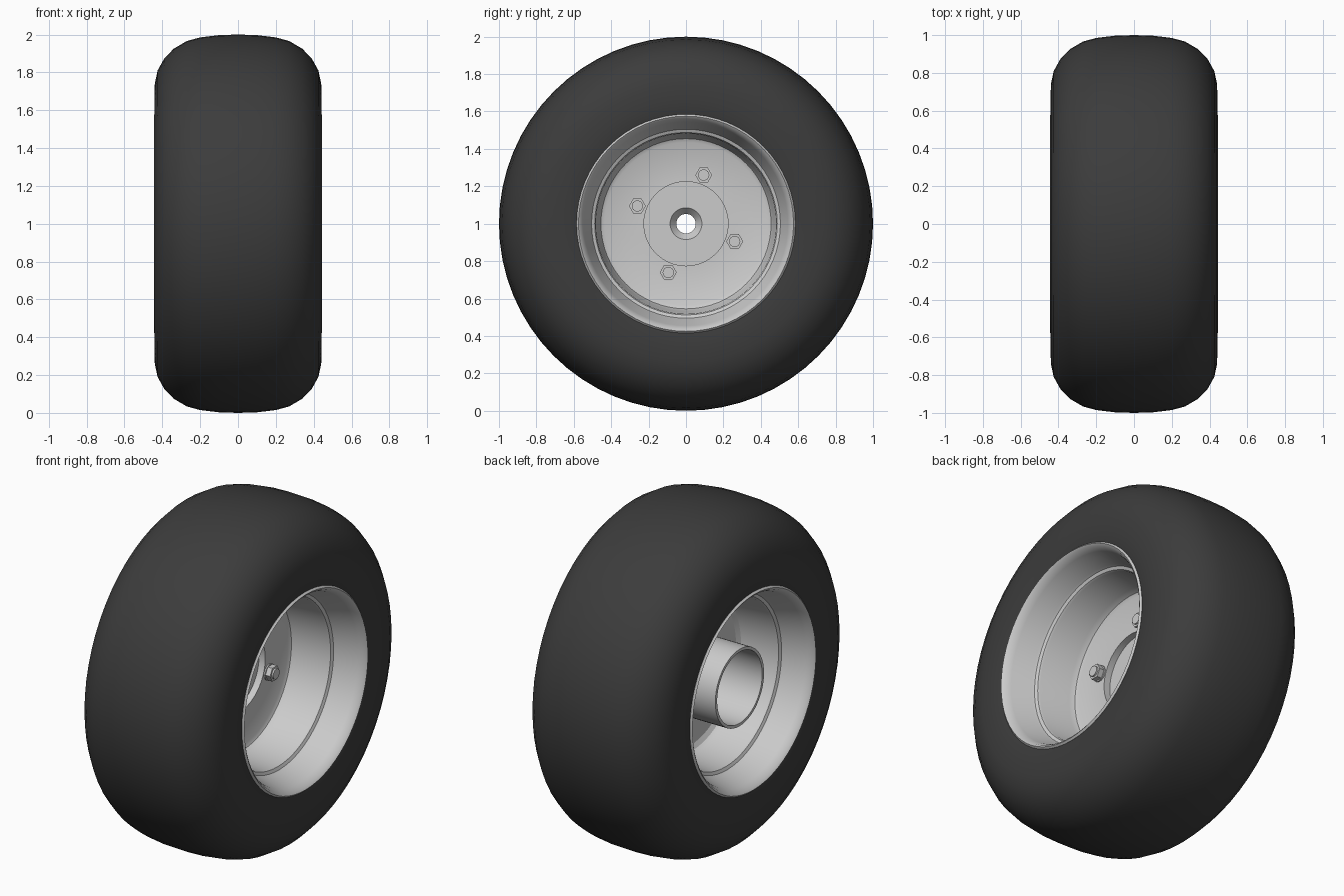
import bpy, bmesh
from math import sin, cos, pi, radians
from mathutils import Matrix

if "Cube" in bpy.data.objects:
    bpy.data.objects.remove(bpy.data.objects["Cube"])

AXLE_Z = 1.0


def finish(name, bm, mat=None, angle=30):
    bmesh.ops.recalc_face_normals(bm, faces=bm.faces)
    me = bpy.data.meshes.new(name)
    bm.to_mesh(me)
    bm.free()
    ob = bpy.data.objects.new(name, me)
    bpy.context.collection.objects.link(ob)
    ob.location.z = AXLE_Z
    if mat:
        me.materials.append(mat)
    bpy.ops.object.select_all(action='DESELECT')
    ob.select_set(True)
    bpy.context.view_layer.objects.active = ob
    bpy.ops.object.shade_smooth_by_angle(angle=radians(angle))
    return ob


def lathe(name, profile, segs, mat=None, angle=30):
    """Revolve a closed (x, radius) profile around the x axis."""
    bm = bmesh.new()
    rings = []
    for i in range(segs):
        a = 2 * pi * i / segs
        rings.append([bm.verts.new((x, r * cos(a), r * sin(a))) for x, r in profile])
    n = len(profile)
    for i in range(segs):
        p, q = rings[i], rings[(i + 1) % segs]
        for j in range(n):
            k = (j + 1) % n
            bm.faces.new((p[j], p[k], q[k], q[j]))
    return finish(name, bm, mat, angle)


def mirrored(half):
    """Mirror a right-hand profile (listed from the centre outwards) to both sides."""
    return [(-x, r) for x, r in reversed(half) if x > 0] + half


rubber = bpy.data.materials.new("rubber")
rubber.diffuse_color = (0.045, 0.045, 0.045, 1)
rubber.use_nodes = True
rubber.node_tree.nodes["Principled BSDF"].inputs["Base Color"].default_value = rubber.diffuse_color

# Tyre: rounded tread and flat sidewalls, hollow inside
outer = [(0, 1.0), (.1, .997), (.2, .985), (.27, .966), (.34, .925), (.39, .873),
         (.425, .81), (.44, .74), (.442, .66), (.438, .6), (.43, .57)]
inner = [(0, .94), (.22, .92), (.33, .85), (.38, .74), (.39, .58)]
lathe("tyre", mirrored(outer) + mirrored(inner)[::-1], 64, rubber, 60)

# Rim: flared stepped lips, drop-centre barrel and recessed centre disc
lip = [(.25, .482), (.262, .488), (.27, .505), (.285, .512), (.40, .545),
       (.435, .562), (.445, .575), (.435, .585)]
front = [(.02, .225), (.02, .435), (.03, .455), (.06, .468)] + lip
back = [(-x, r) for x, r in lip[::-1]] + [(-.06, .465), (-.04, .455), (-.025, .43), (-.025, .225)]
outside = [(.39, .565), (.28, .532), (.25, .505), (-.25, .505), (-.28, .532), (-.39, .565)]
lathe("rim", front + outside + back, 64)

# Hub: recessed plate with tapered axle hole and hollow rear sleeve
lathe("hub", [(-.02, .227), (-.02, .085), (-.06, .052), (-.08, .052),
              (-.08, .21), (-.35, .21), (-.35, .227)], 48)


def prism(bm, sides, r, x0, x1, y, z):
    m = Matrix.Translation(((x0 + x1) / 2, y, z)) @ Matrix.Rotation(pi / 2, 4, 'Y')
    bmesh.ops.create_cone(bm, cap_ends=True, segments=sides, radius1=r, radius2=r,
                          depth=x1 - x0, matrix=m)


# Four wheel bolts: washer, hex head and stud end
for i in range(4):
    a = radians(70 + 90 * i)
    y, z = .277 * cos(a), .277 * sin(a)
    bm = bmesh.new()
    prism(bm, 20, .047, .015, .028, y, z)
    prism(bm, 6, .045, .025, .058, y, z)
    prism(bm, 16, .03, .05, .068, y, z)
    finish(f"wheel_bolt_{i + 1}", bm)
